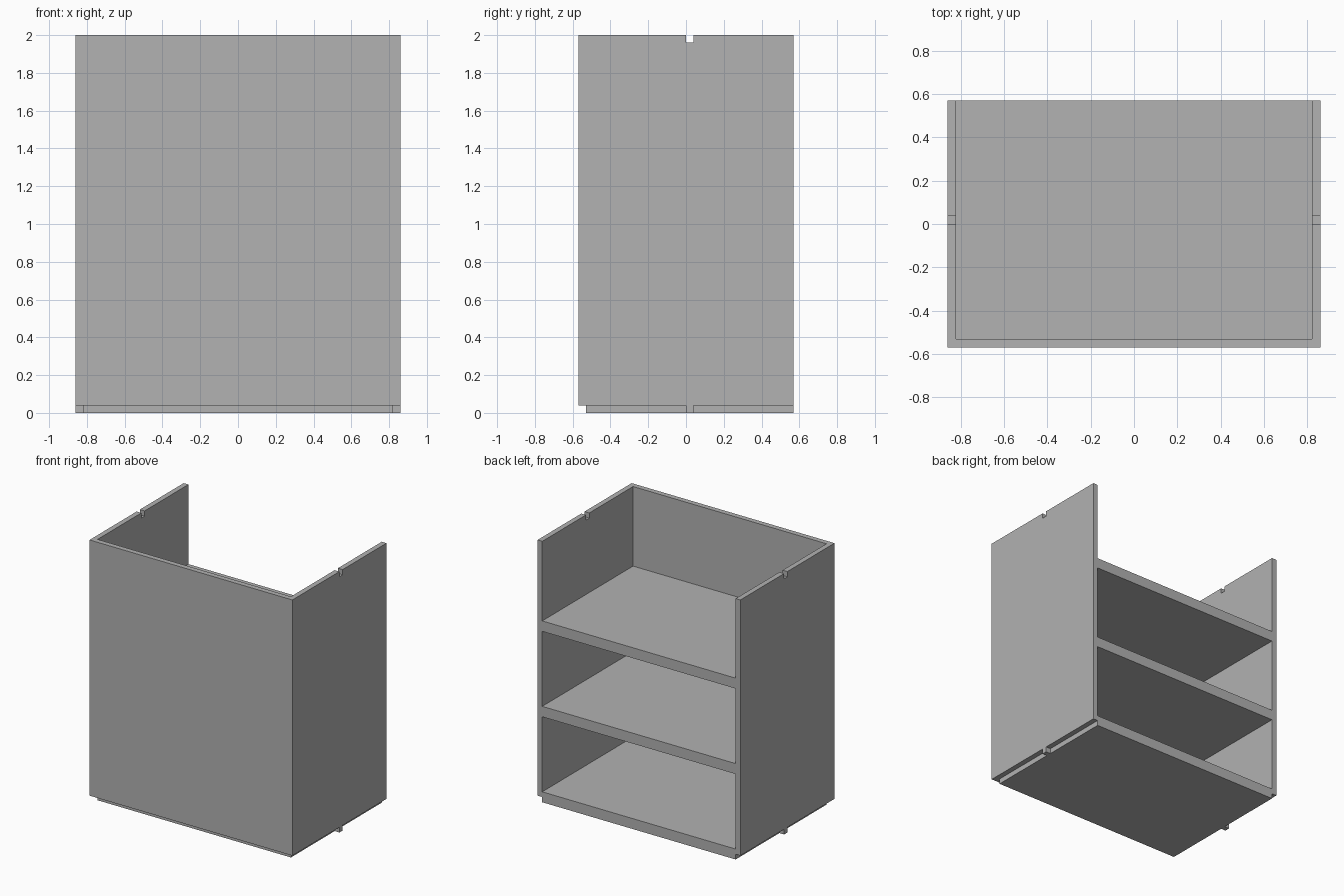
import bpy
import bmesh

if "Cube" in bpy.data.objects:
    bpy.data.objects.remove(bpy.data.objects["Cube"], do_unlink=True)

W, D, H, T = 0.86, 0.57, 2.0, 0.04   # half width, half depth, height, board thickness

grey = bpy.data.materials.new("plain grey")
grey.use_nodes = True
colour = (0.445, 0.445, 0.445, 1)
grey.diffuse_color = colour
grey.node_tree.nodes["Principled BSDF"].inputs["Base Color"].default_value = colour


def prism(name, outline, z0, z1):
    """Extrude a plan outline from z0 up to z1."""
    bm = bmesh.new()
    face = bm.faces.new([bm.verts.new((x, y, z0)) for x, y in outline])
    top = bmesh.ops.extrude_face_region(bm, geom=[face])["geom"]
    verts = [v for v in top if isinstance(v, bmesh.types.BMVert)]
    bmesh.ops.translate(bm, verts=verts, vec=(0, 0, z1 - z0))
    bmesh.ops.recalc_face_normals(bm, faces=bm.faces)
    mesh = bpy.data.meshes.new(name)
    bm.to_mesh(mesh)
    bm.free()
    mesh.materials.append(grey)
    obj = bpy.data.objects.new(name, mesh)
    bpy.context.collection.objects.link(obj)
    return obj


def box(name, x0, x1, y0, y1, z0, z1):
    return prism(name, [(x0, y0), (x1, y0), (x1, y1), (x0, y1)], z0, z1)


# Three-sided shell, open at the back
right_half = [(-W + T, -D + T), (-W + T, D), (-W, D), (-W, -D)]
left_half = [(-x, y) for x, y in reversed(right_half)]
shell = prism("shell", right_half + left_half, T, H)

# Notches in the top edges of both side walls
cutter = box("notch_cutter", -W - T, W + T, 0, T, H - T, H + T)
notch = shell.modifiers.new("notches", 'BOOLEAN')
notch.operation = 'DIFFERENCE'
notch.solver = 'EXACT'
notch.object = cutter
bpy.context.view_layer.objects.active = shell
bpy.ops.object.modifier_apply(modifier=notch.name)
bpy.data.objects.remove(cutter, do_unlink=True)

# Floor and two shelves, twice the wall thickness
for name, top in (("floor", 2 * T), ("lower_shelf", 0.735), ("upper_shelf", 1.39)):
    box(name, -W + T, W - T, -D + T, D, top - 2 * T, top)

# Locating tabs under the side walls, matching the notches
for name, x0 in (("right_tab", -W), ("left_tab", W - T)):
    box(name, x0, x0 + T, 0, T, 0, T)
